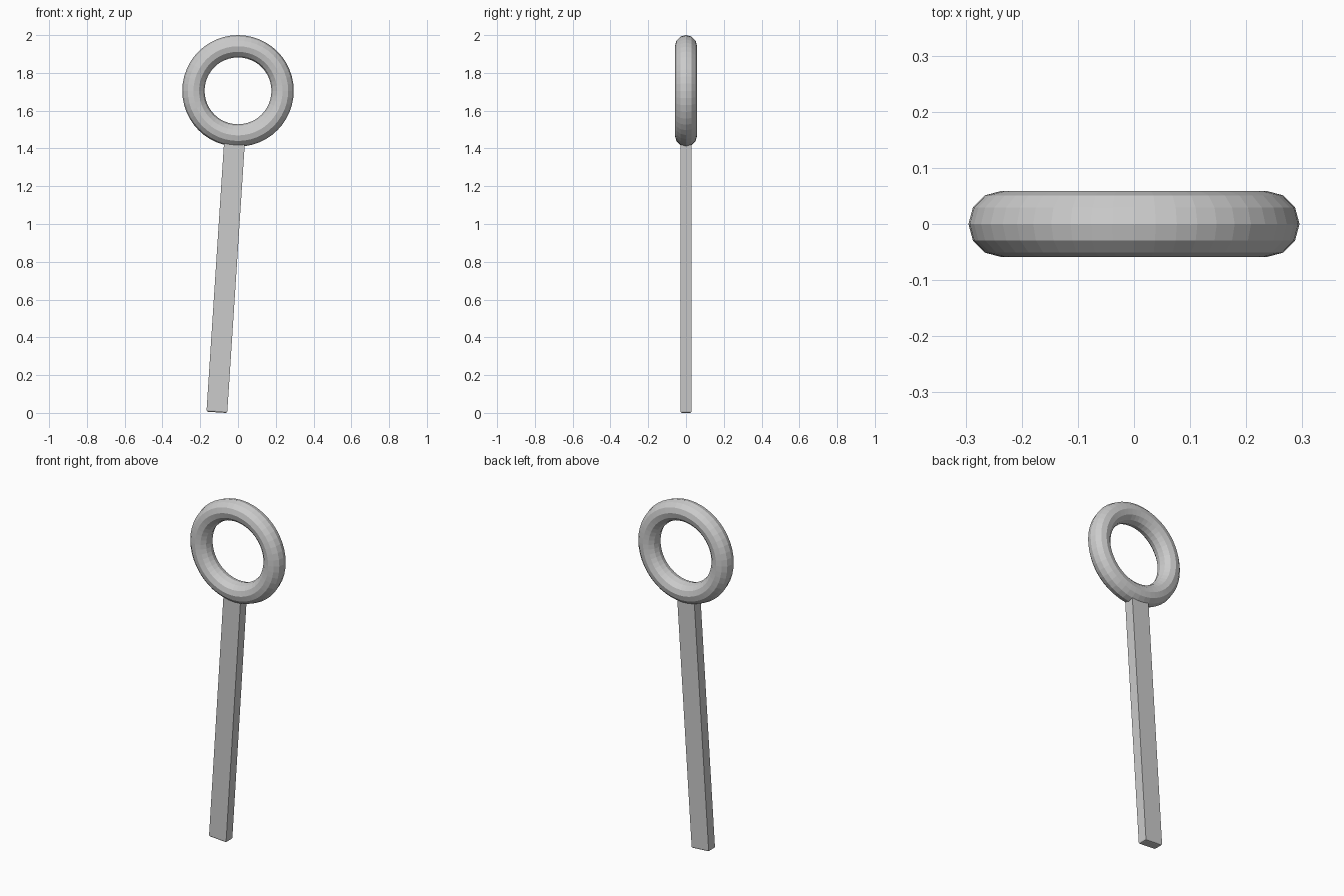
import bpy, bmesh, math
from mathutils import Matrix

if "Cube" in bpy.data.objects:
    bpy.data.objects.remove(bpy.data.objects["Cube"])

# ring handle: flat-shaded torus standing in the xz plane
bpy.ops.mesh.primitive_torus_add(
    major_segments=48, minor_segments=12,
    major_radius=0.236, minor_radius=0.059,
    location=(0, 0, 1.705), rotation=(math.pi / 2, 0, 0))
bpy.context.object.name = "ring"

# leaning flat bar, with a slightly eased bottom end
LENGTH, WIDTH, DEPTH, EASE = 1.46, 0.11, 0.058, 0.008
bm = bmesh.new()
bmesh.ops.create_cube(bm, size=1, matrix=Matrix.Translation((0, 0, LENGTH / 2))
                      @ Matrix.Diagonal((WIDTH, DEPTH, LENGTH, 1)))
bm.normal_update()
bottom = min(bm.faces, key=lambda f: f.calc_center_median().z)
bmesh.ops.bevel(bm, geom=list(bottom.edges), offset=EASE, segments=2,
                profile=0.5, affect='EDGES')
mesh = bpy.data.meshes.new("bar")
bm.to_mesh(mesh)
bm.free()
bar = bpy.data.objects.new("bar", mesh)
bpy.context.collection.objects.link(bar)
bar.location = (-0.112, 0, 0.003)
bar.rotation_euler = (0, math.atan2(0.092, 1.41), 0)
